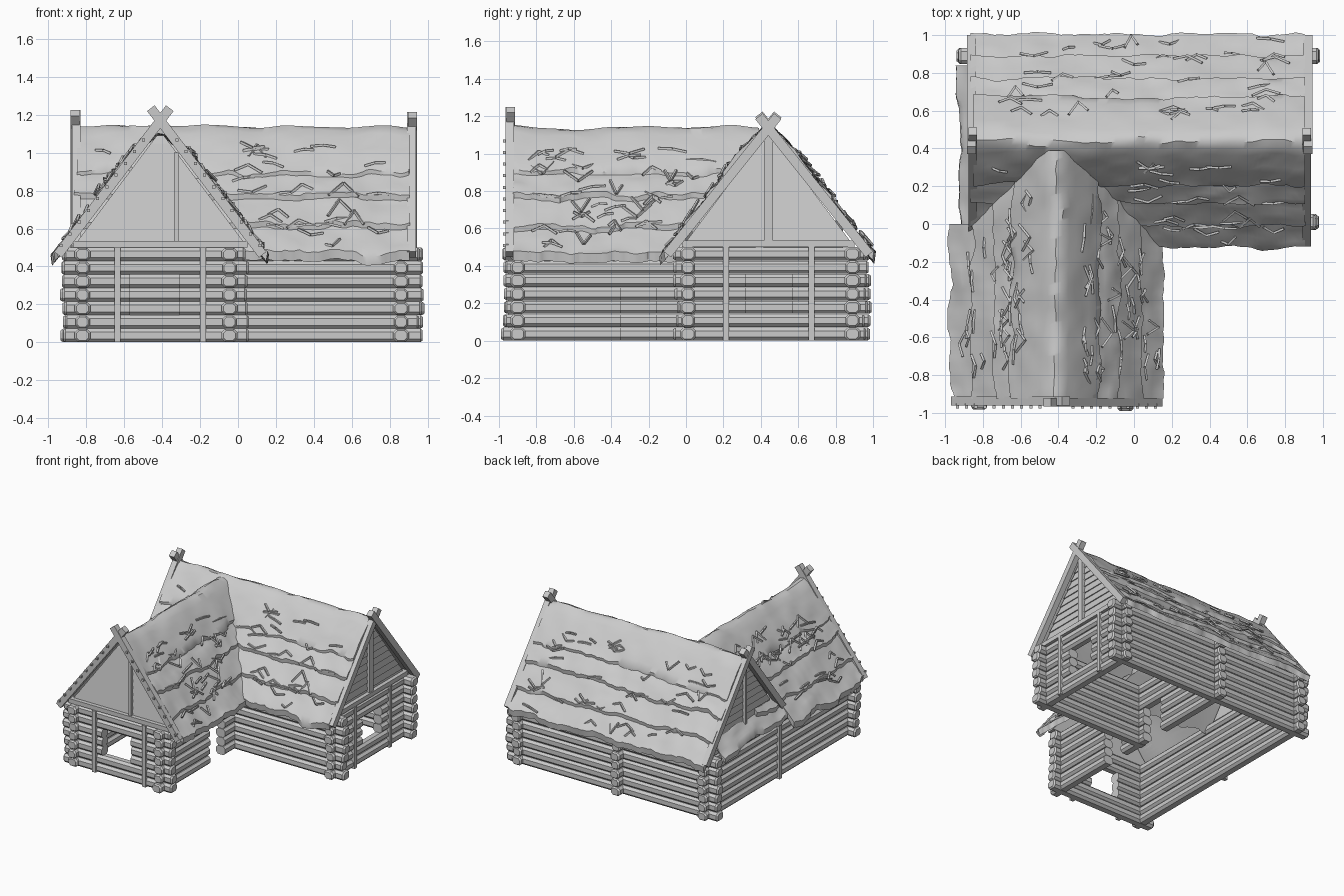
import bpy, bmesh, math, random
from mathutils import Vector, noise

if "Cube" in bpy.data.objects:
    bpy.data.objects.remove(bpy.data.objects["Cube"])

random.seed(7)
ROW = 0.0714          # height of one log course
RX, RY = -0.41, 0.44  # ridge lines: front wing at x=RX, main wing at y=RY


def loft(bm, rings):
    """Closed tube through equal-length rings, capped at both ends."""
    vs = [[bm.verts.new(p) for p in r] for r in rings]
    n = len(vs[0])
    for a, b in zip(vs, vs[1:]):
        for i in range(n):
            bm.faces.new((a[i], a[(i + 1) % n], b[(i + 1) % n], b[i]))
    bm.faces.new(vs[0])
    bm.faces.new(vs[-1][::-1])


def beam(bm, a, b, w, h, up=(0, 0, 1), cut=0.0, chamfer=(0, 0)):
    """Beam from a to b, optional cut corners and chamfered ends."""
    a, b = Vector(a), Vector(b)
    d = (b - a).normalized()
    side = d.cross(Vector(up)).normalized()
    up = side.cross(d)
    w, h = w / 2, h / 2
    if cut:
        prof = [(w, h - cut), (w - cut, h), (cut - w, h), (-w, h - cut),
                (-w, cut - h), (cut - w, -h), (w - cut, -h), (w, cut - h)]
    else:
        prof = [(w, h), (-w, h), (-w, -h), (w, -h)]
    st = [(a, 0.75), (a + d * 0.012, 1)] if chamfer[0] else [(a, 1)]
    st += [(b - d * 0.012, 1), (b, 0.75)] if chamfer[1] else [(b, 1)]
    loft(bm, [[c + side * x * k + up * y * k for x, y in prof] for c, k in st])


def finish(name, bm, smooth=None):
    bmesh.ops.recalc_face_normals(bm, faces=bm.faces)
    me = bpy.data.meshes.new(name)
    bm.to_mesh(me)
    bm.free()
    ob = bpy.data.objects.new(name, me)
    bpy.context.collection.objects.link(ob)
    if smooth:
        bpy.ops.object.select_all(action='DESELECT')
        ob.select_set(True)
        bpy.context.view_layer.objects.active = ob
        bpy.ops.object.shade_smooth_by_angle(angle=math.radians(smooth))
    return ob


# Log walls: seven courses, split around openings (lo, hi, first row, last row)
def wall(name, axis, at, lo, hi, openings=()):
    bm = bmesh.new()
    for r in range(7):
        z = (r + 0.5) * ROW
        a, b = lo + random.uniform(0, 0.025), hi - random.uniform(0, 0.025)
        cuts = [a]
        for o in openings:
            if o[2] <= r <= o[3]:
                cuts += [o[0], o[1]]
        cuts.append(b)
        for i in range(0, len(cuts), 2):
            s, e = cuts[i], cuts[i + 1]
            p, q = ((s, at, z), (e, at, z)) if axis == 'x' else ((at, s, z), (at, e, z))
            h = ROW if axis == 'x' else ROW - 0.003
            beam(bm, p, q, 0.084 - 0.008 * (r % 2), h, cut=0.018, chamfer=(s == a, e == b))
    finish(name, bm)


wall("wing_front_wall", 'x', -0.90, -0.93, 0.06, [(-0.57, -0.31, 2, 4)])
wall("main_front_wall", 'x', 0.01, -0.09, 0.98)
wall("back_wall", 'x', 0.89, -0.94, 0.985)
wall("west_wall", 'y', -0.82, -0.985, 0.99)
wall("middle_wall", 'y', -0.045, -0.99, 1.0, [(-0.35, -0.16, 0, 3), (0.10, 0.30, 0, 3)])
wall("east_wall", 'y', 0.86, -0.07, 0.98, [(0.32, 0.57, 2, 4)])

# Upright posts pinned to the walls
bm = bmesh.new()
for x, y in [(-0.635, -0.935), (-0.185, -0.935), (0.895, 0.215), (0.895, 0.67), (-0.86, 0.03)]:
    beam(bm, (x, y, 0), (x, y, 0.5), 0.032, 0.032, up=(0, 1, 0))
finish("wall_posts", bm)


# Gables: lapped planks, tie beam, centre post and crossed barge boards
def gable(name, place, out, board, posts, tip):
    bm = bmesh.new()
    z = 0.5
    while z < 1.08:
        z2 = min(z + 0.055, 1.09)
        w1, w2 = [(1.115 - k) / 1.33 for k in (z, z2)]
        loft(bm, [[place(s * w1, out + 0.008, z), place(s * w2, out, z2),
                   place(s * w2, out - 0.03, z2), place(s * w1, out - 0.03, z)] for s in (-1, 1)])
        z = z2
    finish(name + "_gable_planks", bm)
    bm = bmesh.new()
    beam(bm, place(-0.46, out + 0.01, 0.518), place(0.46, out + 0.01, 0.518), 0.05, 0.035)
    nrm = place(0, 1, 0) - place(0, 0, 0)
    for u, top in posts:
        beam(bm, place(u, out + 0.012, 0.5), place(u, out + 0.012, top), 0.024, 0.03, up=nrm)
    for s in (-1, 1):
        k = board + s * 0.003
        beam(bm, place(s * 0.54, k, 0.462), place(-s * 0.05, k, tip), 0.05, 0.046, up=nrm)
    finish(name + "_gable_boards", bm)


def front(u, o, z): return Vector((RX + u, -o, z))
def east(u, o, z): return Vector((o, RY + u, z))
def west(u, o, z): return Vector((-o, RY + u, z))


gable("front", front, 0.905, 0.94, [(0.085, 1.0)], 1.235)
gable("east", east, 0.87, 0.918, [(-0.012, 1.1), (0.014, 1.1)], 1.20)
gable("west", west, 0.825, 0.857, [(0, 1.1)], 1.21)

# Pegs along the front barge boards
bm = bmesh.new()
for s in (-1, 1):
    for i in range(10):
        t = 0.05 + i * 0.09
        u, z = 0.54 - 0.54 * t + 0.012, 0.475 + 0.69 * t
        beam(bm, front(s * u, 0.95, z), front(s * u, 0.978, z), 0.016, 0.016)
finish("board_pegs", bm)


# Thatch: surface point from slope position s (-1..1), length l and lift h
def thatch_point(wing, s, l, h):
    u = s * 0.545
    z = 1.115 - 0.72 * (math.sqrt(s * s + 0.005) - 0.0707)
    n = noise.noise(Vector((l * 2.6, s * 3, 5 if wing else 1)))
    z += h + 0.022 * n
    u += math.copysign(min(abs(s) * 4, 1) * h * 0.7, s)
    return Vector((RX + u, l, z)) if wing else Vector((l, RY + u, z))


def course(bm, wing, s0, s1, l0, l1, cap=False, lift=0.03):
    """One thatch layer with wavy lower edge and a thick lip."""
    rings, n, m = [], 70, 14 if cap else 6
    for i in range(n + 1):
        l = l0 + (l1 - l0) * i / n
        j0, j1 = [0.045 * noise.noise(Vector((l * 5, s * 9, 3 + wing * 4))) +
                  0.02 * noise.noise(Vector((l * 17, s * 9, 8))) for s in (s0, s1)]
        a, b = s0 + (j0 if cap else 0), s1 + j1
        wob = 0.012 * noise.noise(Vector((i * 0.9, s1 * 7, 2)))
        top, bot = [], []
        for k in range(m + 1):
            t = k / m
            s = a + (b - a) * t
            h = lift if cap else lift * (0.1 + 0.9 * t)
            h += 0.01 * noise.noise(Vector((l * 6, s * 14, 4)))
            shift = wob if k in ((0, m) if cap else (m,)) else 0
            top.append(thatch_point(wing, s, l + shift, h))
            bot.append(thatch_point(wing, s, l + shift, -0.02))
        rings.append(top + bot[::-1])
    loft(bm, rings)


bm = bmesh.new()
for sg in (-1, 1):
    for s0, s1 in [(0.3, 0.57), (0.48, 0.79), (0.7, 1.0)]:
        course(bm, False, sg * s0, sg * s1, -0.865, 0.905)
course(bm, False, -0.4, 0.4, -0.85, 0.905, cap=True, lift=0.026)
finish("main_thatch", bm, 40)

bm = bmesh.new()
for sg in (-1, 1):
    for s0, s1 in [(0.3, 0.57), (0.48, 0.79), (0.7, 1.0)]:
        course(bm, True, sg * s0, sg * s1, -0.925, 0.0 if s1 == 1.0 else 0.3)
course(bm, True, -0.4, 0.4, -0.925, 0.39, cap=True, lift=0.026)
course(bm, True, -0.72, -0.93, -0.05, 0.84, lift=0.015)  # skirt under west gable
finish("wing_thatch", bm, 40)

# Loose straw slivers, some kinked, kept off the hidden roof areas
bm = bmesh.new()
count = 0
while count < 150:
    wing = random.random() < 0.45
    s = random.choice((-1, 1)) * random.uniform(0.2, 0.95)
    l = random.uniform(-0.82, 0.2) if wing else random.uniform(-0.75, 0.75)
    d = abs(s) * 0.545
    if wing and l > RY - d - 0.15:
        continue
    if not wing and s < 0 and abs(l - RX) < d + 0.15:
        continue
    count += 1
    half, k = random.uniform(0.03, 0.08), random.choice((0, 0, 0.02, -0.02, 0.045))
    tilt = random.uniform(-0.02, 0.02)
    h = random.uniform(0.028, 0.042)
    pts = [thatch_point(wing, s - k - tilt, l - half, h - 0.008),
           thatch_point(wing, s + k, l, h),
           thatch_point(wing, s - k + tilt, l + half, h - 0.008)]
    for p, q in zip(pts, pts[1:]):
        beam(bm, p, q, 0.012, 0.012)
finish("straw_slivers", bm)
